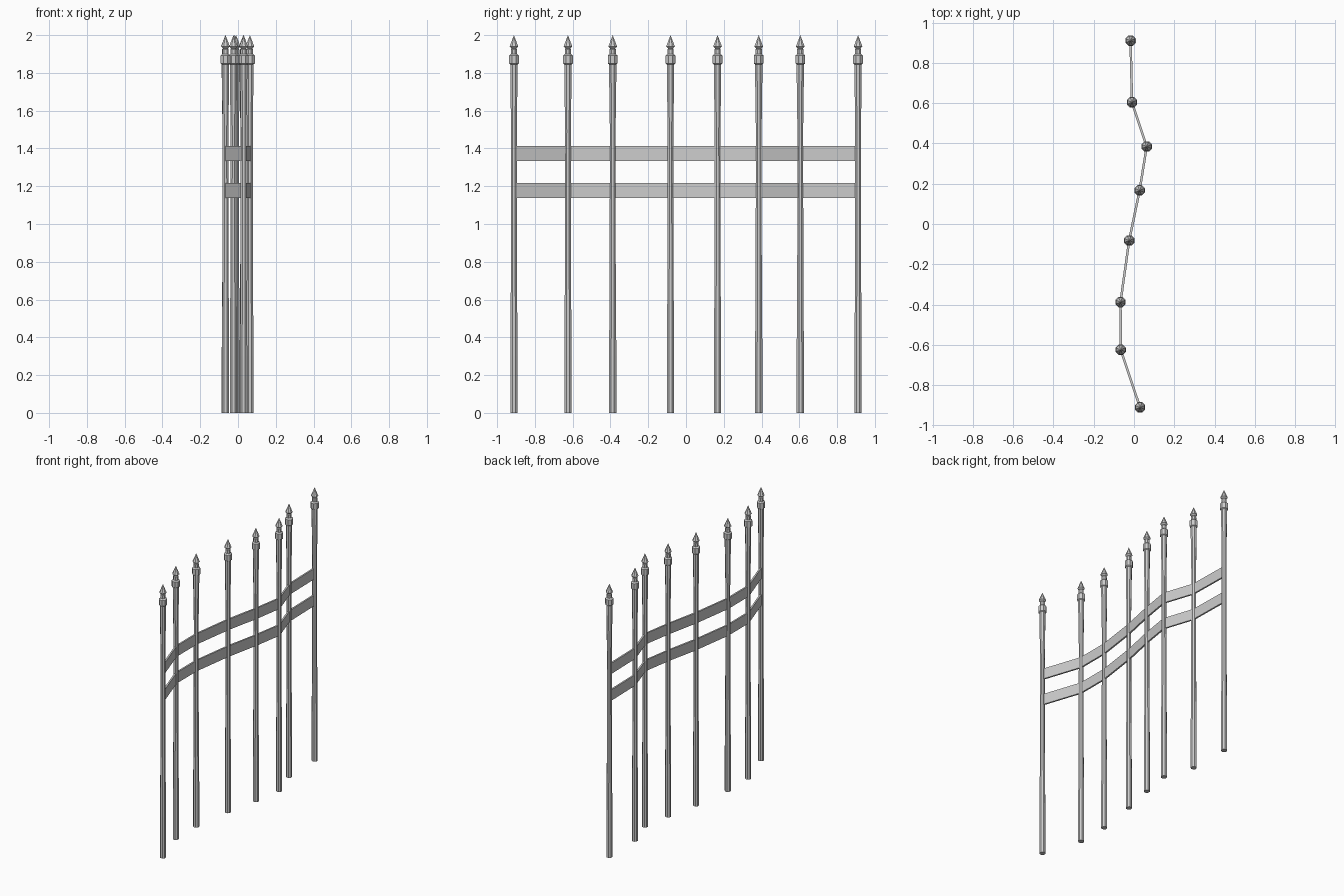
import bpy, math
from mathutils import Vector

if "Cube" in bpy.data.objects:
    bpy.data.objects.remove(bpy.data.objects["Cube"])

# post positions along the wavy fence line
POSTS = [(0.03, -0.911), (-0.066, -0.625), (-0.067, -0.388), (-0.024, -0.082),
         (0.028, 0.167), (0.063, 0.385), (-0.01, 0.605), (-0.017, 0.911)]
# post outline: radius, height
PROFILE = [(0.021, 0.0), (0.021, 0.3), (0.0175, 0.72), (0.0165, 1.5), (0.021, 1.8),
           (0.021, 1.845), (0.028, 1.85), (0.028, 1.892), (0.018, 1.9), (0.018, 1.925),
           (0.014, 1.93), (0.025, 1.94)]
SIDES = 8
TIP = 2.0


def make_object(name, verts, faces):
    mesh = bpy.data.meshes.new(name)
    mesh.from_pydata(verts, [], faces)
    mesh.update()
    ob = bpy.data.objects.new(name, mesh)
    bpy.context.collection.objects.link(ob)
    return ob


def make_post(name, x, y):
    verts, faces = [], [tuple(range(SIDES - 1, -1, -1))]
    for r, z in PROFILE:
        for i in range(SIDES):
            a = 2 * math.pi * (i + 0.5) / SIDES
            verts.append((r * math.cos(a), r * math.sin(a), z))
    for k in range(len(PROFILE) - 1):
        for i in range(SIDES):
            j = (i + 1) % SIDES
            faces.append((k * SIDES + i, k * SIDES + j, (k + 1) * SIDES + j, (k + 1) * SIDES + i))
    # spear tip
    verts.append((0, 0, TIP))
    top = (len(PROFILE) - 1) * SIDES
    for i in range(SIDES):
        faces.append((top + i, top + (i + 1) % SIDES, len(verts) - 1))
    make_object(name, verts, faces).location = (x, y, 0)


def make_rail(name, z0, z1, half=0.006):
    # flat bar mitred at each post
    pts = [Vector(p) for p in POSTS]
    dirs = [(b - a).normalized() for a, b in zip(pts, pts[1:])]
    verts, faces = [], []
    for i, p in enumerate(pts):
        d = (dirs[max(i - 1, 0)] + dirs[min(i, len(dirs) - 1)]).normalized()
        n = Vector((d.y, -d.x)) * half
        for s, z in ((-1, z0), (1, z0), (1, z1), (-1, z1)):
            verts.append((p.x + s * n.x, p.y + s * n.y, z))
    for i in range(len(pts) - 1):
        for k in range(4):
            m = (k + 1) % 4
            faces.append((i * 4 + k, i * 4 + 4 + k, i * 4 + 4 + m, i * 4 + m))
    e = len(verts)
    faces += [(0, 1, 2, 3), (e - 1, e - 2, e - 3, e - 4)]
    make_object(name, verts, faces)


for i, (x, y) in enumerate(POSTS):
    make_post(f"fence_post_{i + 1}", x, y)
make_rail("lower_rail", 1.138, 1.217)
make_rail("upper_rail", 1.334, 1.412)
